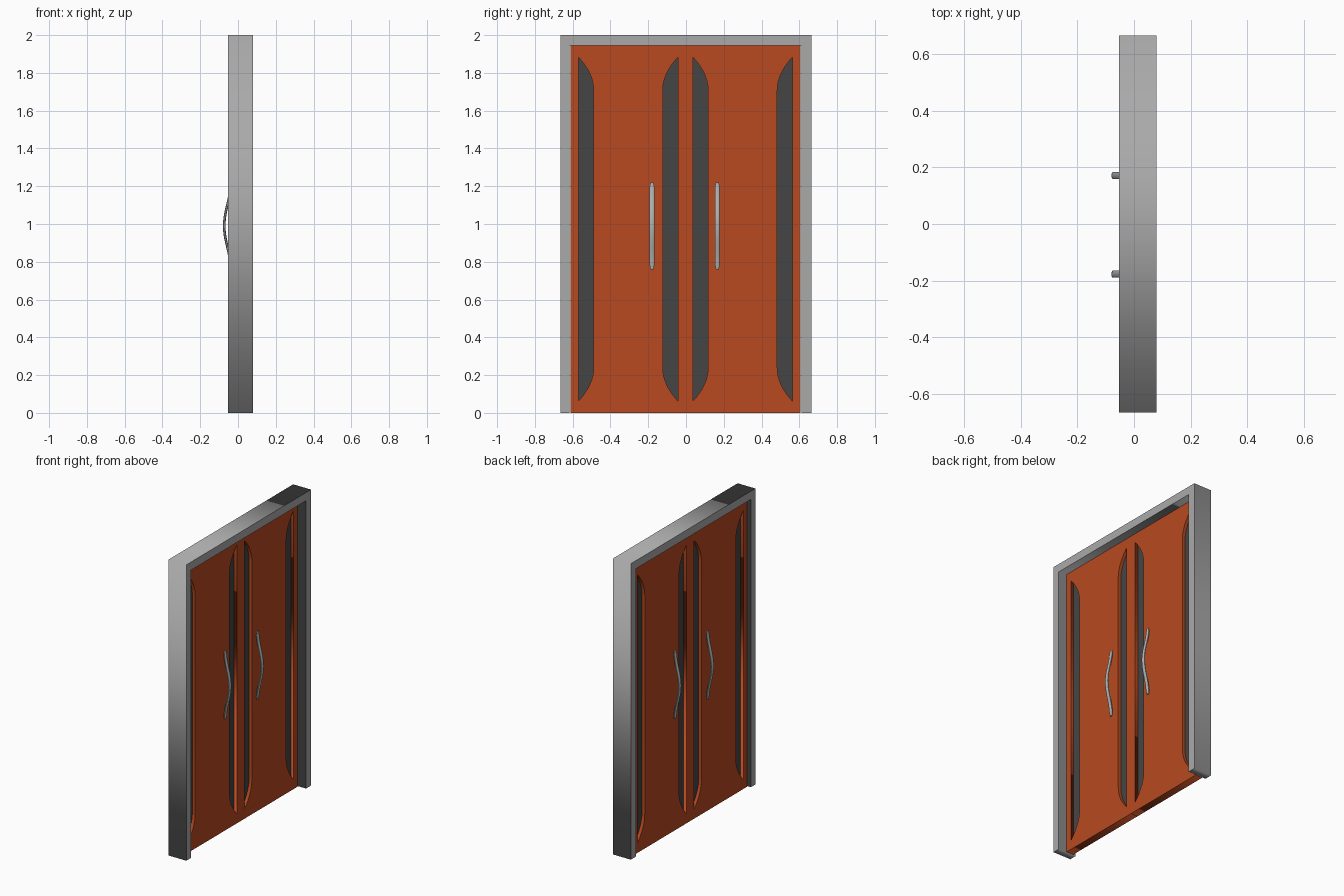
import bpy, bmesh, math
from mathutils import Vector

cube = bpy.data.objects.get("Cube")
if cube:
    bpy.data.objects.remove(cube, do_unlink=True)


def material(name, colour):
    m = bpy.data.materials.new(name)
    m.use_nodes = True
    m.diffuse_color = (*colour, 1)
    m.node_tree.nodes["Principled BSDF"].inputs["Base Color"].default_value = (*colour, 1)
    return m


GREY = material("frame grey", (0.40, 0.40, 0.40))
ORANGE = material("door orange", (0.48, 0.068, 0.015))
DARK = material("dark glass", (0.06, 0.06, 0.06))
STEEL = material("handle steel", (0.42, 0.45, 0.45))


def extrude_outline(name, loops, x0, x1, mat):
    """Extrude closed (y, z) loops along x; inner loops become holes."""
    cu = bpy.data.curves.new(name, 'CURVE')
    cu.dimensions = '2D'
    cu.fill_mode = 'BOTH'
    cu.extrude = (x1 - x0) / 2
    for pts in loops:
        sp = cu.splines.new('POLY')
        sp.points.add(len(pts) - 1)
        for p, (y, z) in zip(sp.points, pts):
            p.co = (y, z, 0, 1)
        sp.use_cyclic_u = True
    ob = bpy.data.objects.new(name, cu)
    bpy.context.collection.objects.link(ob)
    ob.rotation_euler = (math.pi / 2, 0, math.pi / 2)
    ob.location.x = (x0 + x1) / 2
    bpy.ops.object.select_all(action='DESELECT')
    ob.select_set(True)
    bpy.context.view_layer.objects.active = ob
    bpy.ops.object.convert(target='MESH')
    ob = bpy.context.object
    ob.name = name
    ob.data.materials.clear()
    ob.data.materials.append(mat)
    return ob


# Door frame: two jambs and a header
extrude_outline("door_frame", [[(-0.665, 0), (-0.617, 0), (-0.617, 1.945), (0.612, 1.945),
                (0.612, 0), (0.665, 0), (0.665, 2), (-0.665, 2)]], -0.053, 0.08, GREY)


def window(y, side):
    """Tall slot, straight at y, bowed toward side, with curved ends."""
    mid, half, arc, width, n = 0.973, 0.91, 0.175, 0.08, 8
    top = [(y + side * width * (1 - (i / n) ** 2), mid + half - arc + arc * i / n)
           for i in range(n + 1)]
    return top + [(a, 2 * mid - b) for a, b in reversed(top)]


DOOR_BACK, DOOR_FRONT = -0.03, 0.022
CENTRE = -0.003

# Two door leaves, each with a pair of glazed slots
for name, s in (("right", -1), ("left", 1)):
    edges = sorted((CENTRE, CENTRE + s * 0.608))
    leaf = [(edges[0], 0), (edges[1], 0), (edges[1], 1.945), (edges[0], 1.945)]
    slots = [window(CENTRE + s * 0.04, s), window(CENTRE + s * 0.566, -s)]
    extrude_outline(name + "_door", [leaf] + slots, DOOR_BACK, DOOR_FRONT, ORANGE)
    for slot, place in zip(slots, ("inner", "outer")):
        extrude_outline(f"{name}_{place}_glass", [slot], -0.009, 0.001, DARK)


def handle(name, y, face, out):
    """Bowed grip with a flattened eight-sided section."""
    bm = bmesh.new()
    rings, n, sides = [], 20, 8
    for i in range(n + 1):
        t = 2 * i / n - 1
        x = face + out * (0.008 + 0.035 * (1 + math.cos(math.pi * t)) / 2)
        taper = 0.6 if i in (0, n) else 1
        rings.append([bm.verts.new(Vector((
            x + 0.0075 * taper * math.cos(a), y + 0.0135 * taper * math.sin(a), 0.99 + 0.23 * t)))
            for a in ((k + 0.5) * math.tau / sides for k in range(sides))])
    for lo, hi in zip(rings, rings[1:]):
        for k in range(sides):
            j = (k + 1) % sides
            bm.faces.new((lo[k], lo[j], hi[j], hi[k]))
    bm.faces.new(rings[0])
    bm.faces.new(rings[-1])
    bmesh.ops.recalc_face_normals(bm, faces=bm.faces)
    me = bpy.data.meshes.new(name)
    bm.to_mesh(me)
    bm.free()
    me.materials.append(STEEL)
    ob = bpy.data.objects.new(name, me)
    bpy.context.collection.objects.link(ob)
    bpy.ops.object.select_all(action='DESELECT')
    ob.select_set(True)
    bpy.context.view_layer.objects.active = ob
    bpy.ops.object.shade_smooth_by_angle(angle=math.radians(50))


# Handles on both faces of both leaves
for name, s in (("right", -1), ("left", 1)):
    handle(name + "_front_handle", -0.007 + s * 0.173, DOOR_FRONT, 1)
    handle(name + "_back_handle", CENTRE + s * 0.174, DOOR_BACK, -1)
